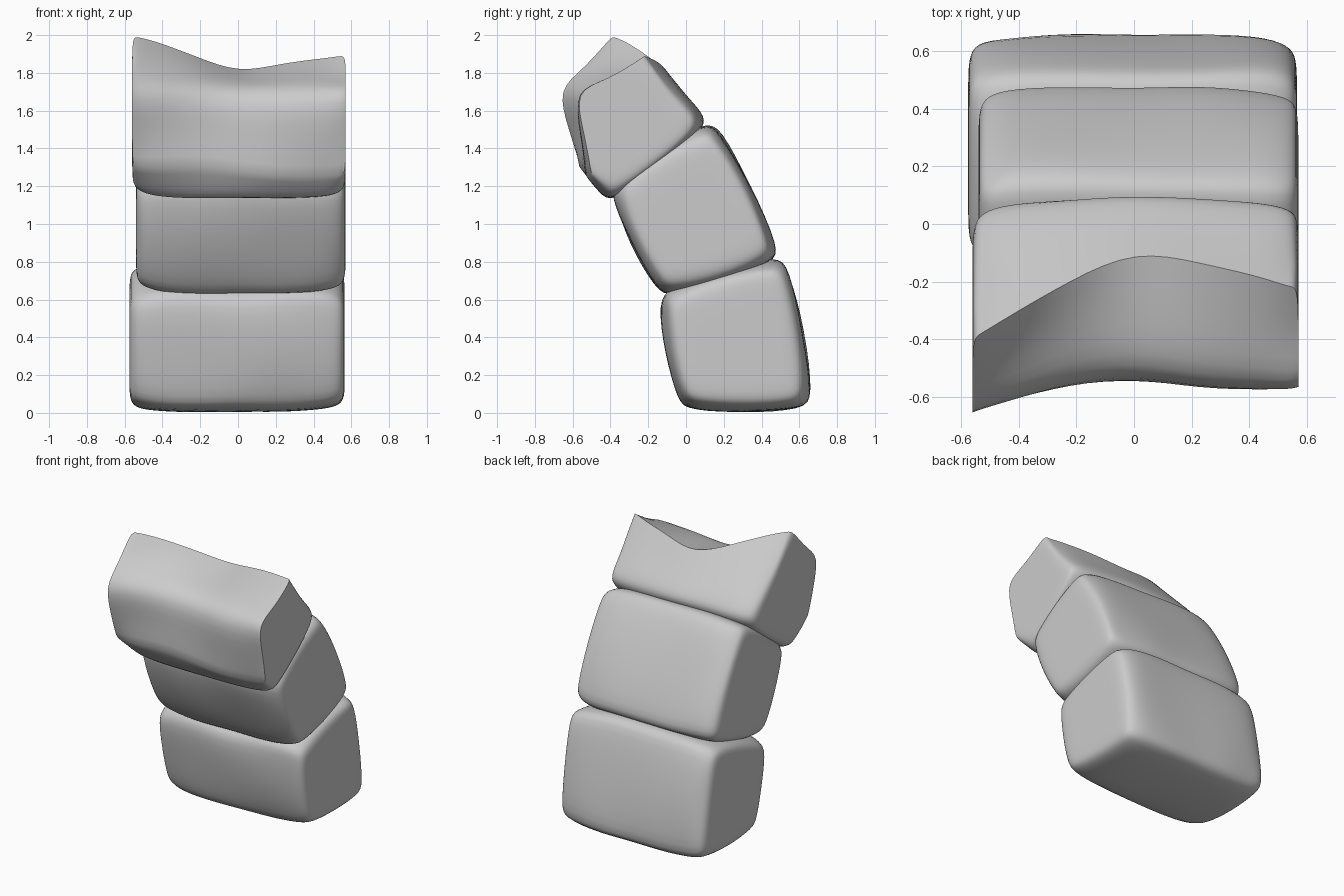
import bpy, bmesh, random
from mathutils import Vector as V

random.seed(11)
old = bpy.data.objects.get("Cube")
if old:
    bpy.data.objects.remove(old, do_unlink=True)

stone = bpy.data.materials.new("grey stone")
stone.use_nodes = True
GREY = (0.6, 0.6, 0.6, 1)
stone.diffuse_color = GREY
stone.node_tree.nodes["Principled BSDF"].inputs["Base Color"].default_value = GREY

# position along the stone, and how much the section shrinks there
STATIONS = [(-1, 0.2), (-0.95, 0.085), (-0.78, 0.022), (-0.4, 0), (0, 0),
            (0.4, 0), (0.78, 0.022), (0.95, 0.085), (1, 0.2)]


def side(a, b, bulge=0.02):
    """Three points along one side of a section, chamfered at both corners."""
    a, b = V(a), V(b)
    out = V(((b - a).y, -(b - a).x)).normalized() * bulge
    return [a.lerp(b, 0.08), a.lerp(b, 0.5) + out, a.lerp(b, 0.92)]


def quad_section(corners):
    pts = []
    for a, b in zip(corners, corners[1:] + corners[:1]):
        pts += side(a, b)
    return lambda t: pts


def lerp_table(table, t):
    for (t0, a), (t1, b) in zip(table, table[1:]):
        if t <= t1:
            return V(a).lerp(V(b), (t - t0) / (t1 - t0))


def block(name, section, left, right, sharp=(), jitter=0.014):
    """Loft a worn stone along x; points listed in sharp keep crisp ends."""
    bm = bmesh.new()
    rings = []

    def ring(t, shrink, x, wobble):
        pts = section(t)
        mid = sum(pts, V((0, 0))) / len(pts)
        verts = []
        for i, p in enumerate(pts):
            k = 1 - shrink * (0.08 if i in sharp else 1)
            q = mid + (p - mid) * k
            d = [random.uniform(-wobble, wobble) for _ in range(2)]
            verts.append(bm.verts.new((x, q.x + d[0], q.y + d[1])))
        rings.append(verts)

    ring(-1, 0.5, left, 0)
    for t, shrink in STATIONS:
        x = left + (right - left) * (t + 1) / 2
        ring(t, shrink, x, jitter)
    ring(1, 0.5, right, 0)

    n = len(rings[0])
    for a, b in zip(rings, rings[1:]):
        for i in range(n):
            j = (i + 1) % n
            bm.faces.new((a[i], a[j], b[j], b[i]))
    bm.faces.new(rings[0])
    bm.faces.new(rings[-1])
    bmesh.ops.recalc_face_normals(bm, faces=bm.faces)

    # crisp broken edges along the stone and around its ends
    if sharp:
        crease = bm.edges.layers.float.new("crease_edge")
        for a, b in zip(rings[1:-1], rings[2:-1]):
            bm.edges.get((a[sharp[0]], b[sharp[0]]))[crease] = 1
            bm.edges.get((a[sharp[-1]], b[sharp[-1]]))[crease] = 0.7
        for r in (rings[1], rings[-2]):
            for i, j in zip(sharp, sharp[1:]):
                bm.edges.get((r[i], r[j]))[crease] = 1

    mesh = bpy.data.meshes.new(name)
    bm.to_mesh(mesh)
    bm.free()
    mesh.materials.append(stone)
    obj = bpy.data.objects.new(name, mesh)
    bpy.context.collection.objects.link(obj)
    sub = obj.modifiers.new("smooth", "SUBSURF")
    sub.levels = sub.render_levels = 2
    bpy.ops.object.select_all(action="DESELECT")
    obj.select_set(True)
    bpy.context.view_layer.objects.active = obj
    bpy.ops.object.modifier_apply(modifier=sub.name)
    bpy.ops.object.shade_smooth_by_angle(angle=0.75)


# lower and middle stones
block("lower_stone", quad_section([(-0.03, 0.01), (0.68, 0.015), (0.54, 0.84), (-0.15, 0.64)]),
      -0.575, 0.565)
block("middle_stone", quad_section([(-0.14, 0.6), (0.525, 0.81), (0.145, 1.575), (-0.42, 1.205)]),
      -0.54, 0.57)

# broken top stone: ridge, front lip and lower front edge vary along its length
RIDGE = [(-1, (-0.4, 2.01)), (-0.4, (-0.19, 1.89)), (0, (-0.08, 1.79)),
         (0.4, (-0.14, 1.85)), (1, (-0.22, 1.89))]
LIP = [(-1, (-0.68, 1.71)), (-0.4, (-0.56, 1.72)), (0, (-0.54, 1.71)),
       (0.4, (-0.6, 1.7)), (1, (-0.6, 1.71))]
LOW = [(-1, (-0.57, 1.3)), (-0.4, (-0.55, 1.32)), (0, (-0.54, 1.29)),
       (0.5, (-0.53, 1.24)), (1, (-0.5, 1.26))]


def top_section(t):
    ridge, lip, low = (lerp_table(table, t) for table in (RIDGE, LIP, LOW))
    under, back = V((-0.42, 1.1)), V((0.135, 1.525))
    dip = ridge.lerp(lip, 0.55) + V((0, 0.02 - 0.05 * abs(t)))
    return side(under, back) + [back.lerp(ridge, 0.12), back.lerp(ridge, 0.5), ridge,
                                dip, lip, lip.lerp(low, 0.5), low, low.lerp(under, 0.85)]


block("top_stone", top_section, -0.56, 0.57, sharp=(5, 6, 7, 8, 9), jitter=0.01)
